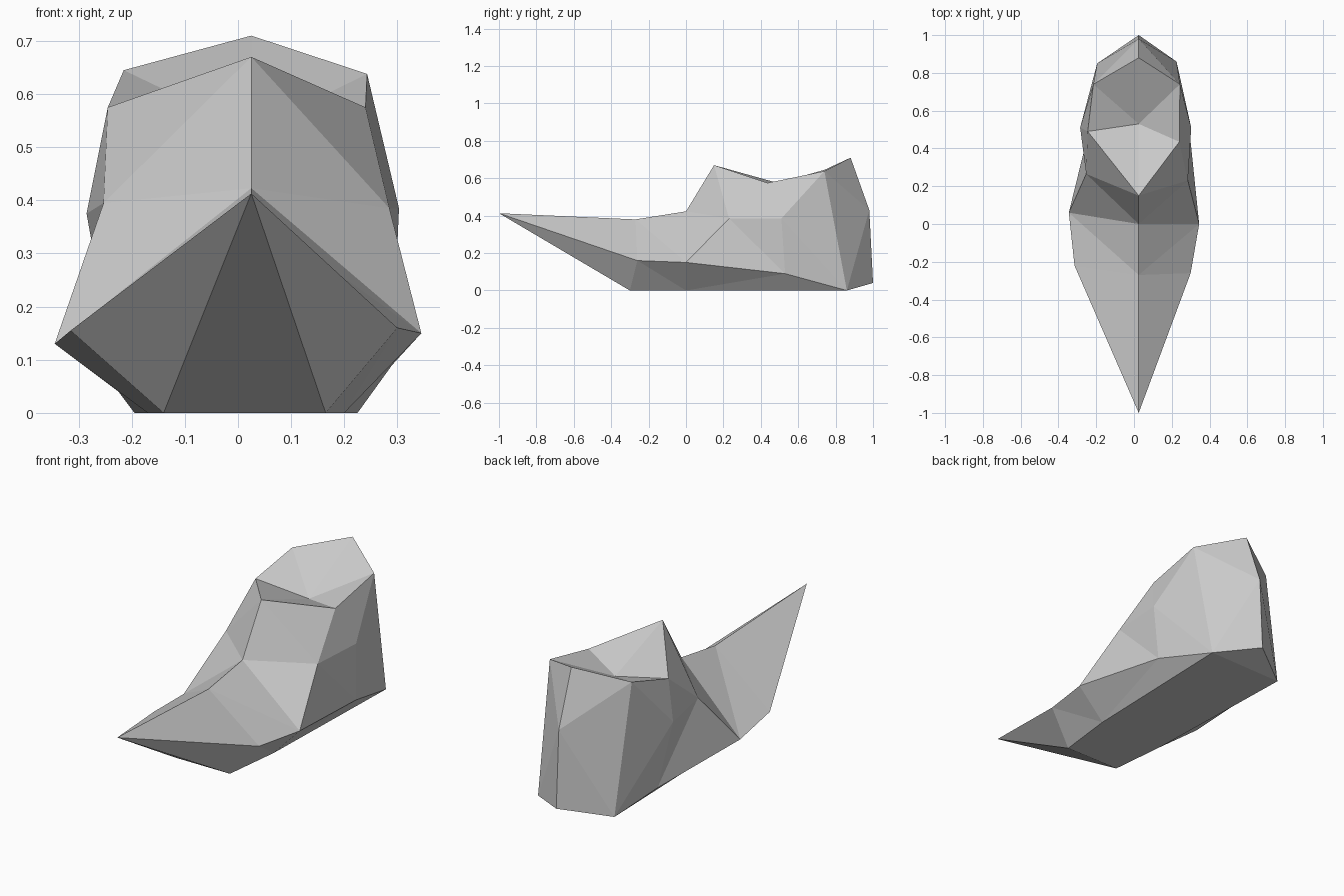
import bpy
import bmesh

if "Cube" in bpy.data.objects:
    bpy.data.objects.remove(bpy.data.objects["Cube"], do_unlink=True)

# Plain grey material
grey = bpy.data.materials.new("light_grey")
grey.use_nodes = True
colour = (0.6, 0.6, 0.6, 1)
grey.diffuse_color = colour
grey.node_tree.nodes["Principled BSDF"].inputs["Base Color"].default_value = colour

# Ridge line from the pointed toe, over the opening, down the heel: (y, z)
RIDGE_X = 0.025
ridge = {
    "toe": (-1, 0.413),
    "vamp": (-0.27, 0.38),
    "instep": (0, 0.423),
    "tongue": (0.15, 0.67),
    "hollow": (0.53, 0.53),
    "heel_top": (0.88, 0.71),
    "heel_mid": (0.98, 0.43),
    "heel_base": (1, 0.04),
}

# Side points, left and right differ slightly: (x, y, z)
left_side = {
    "sole_front": (0.165, -0.3, 0),
    "sole_mid": (0.2, 0, 0),
    "sole_back": (0.225, 0.86, 0),
    "welt_front": (0.3, -0.26, 0.16),
    "welt_mid": (0.345, 0, 0.15),
    "welt_back": (0.29, 0.53, 0.09),
    "ankle_front": (0.285, 0.23, 0.385),
    "ankle_back": (0.303, 0.51, 0.385),
    "collar_front": (0.24, 0.435, 0.575),
    "collar_back": (0.243, 0.74, 0.638),
}
right_side = {
    "sole_front": (-0.14, -0.3, 0),
    "sole_mid": (-0.17, 0, 0),
    "sole_back": (-0.195, 0.85, 0),
    "welt_front": (-0.315, -0.22, 0.155),
    "welt_mid": (-0.345, 0.06, 0.13),
    "welt_back": (-0.225, 0.55, 0.04),
    "ankle_front": (-0.253, 0.265, 0.395),
    "ankle_back": (-0.285, 0.51, 0.375),
    "collar_front": (-0.245, 0.49, 0.575),
    "collar_back": (-0.215, 0.74, 0.645),
}

# Facets found on both sides
side_facets = [
    # toe and lower edge of the sole
    "toe welt_front sole_front",
    "welt_front welt_mid sole_mid", "welt_front sole_mid sole_front",
    "welt_mid welt_back sole_mid", "welt_back sole_back sole_mid",
    # vamp
    "toe vamp welt_front", "vamp welt_mid welt_front", "vamp instep welt_mid",
    # front of the ankle
    "instep ankle_front welt_mid", "instep tongue ankle_front",
    "tongue collar_front ankle_front",
    # ankle side
    "welt_mid ankle_front welt_back", "ankle_front ankle_back welt_back",
    "ankle_front collar_front ankle_back", "collar_front collar_back ankle_back",
    "ankle_back collar_back sole_back", "ankle_back sole_back welt_back",
    # heel
    "collar_back heel_top heel_mid", "collar_back heel_mid sole_back",
    "heel_mid heel_base sole_back",
    # sunken opening
    "tongue hollow collar_front", "collar_front hollow collar_back",
    "collar_back hollow heel_top",
]

bm = bmesh.new()
centre = {name: bm.verts.new((RIDGE_X, y, z)) for name, (y, z) in ridge.items()}
left = {name: bm.verts.new(p) for name, p in left_side.items()}
right = {name: bm.verts.new(p) for name, p in right_side.items()}

for side in (left, right):
    points = {**centre, **side}
    for facet in side_facets:
        bm.faces.new([points[name] for name in facet.split()])

# Underside, closing the two halves
bm.faces.new((centre["toe"], left["sole_front"], right["sole_front"]))
for a, b in (("sole_front", "sole_mid"), ("sole_mid", "sole_back")):
    bm.faces.new((left[a], left[b], right[b], right[a]))
bm.faces.new((left["sole_back"], centre["heel_base"], right["sole_back"]))

bmesh.ops.recalc_face_normals(bm, faces=bm.faces[:])
mesh = bpy.data.meshes.new("shoe_body")
bm.to_mesh(mesh)
bm.free()
mesh.materials.append(grey)
shoe = bpy.data.objects.new("shoe_body", mesh)
bpy.context.collection.objects.link(shoe)
